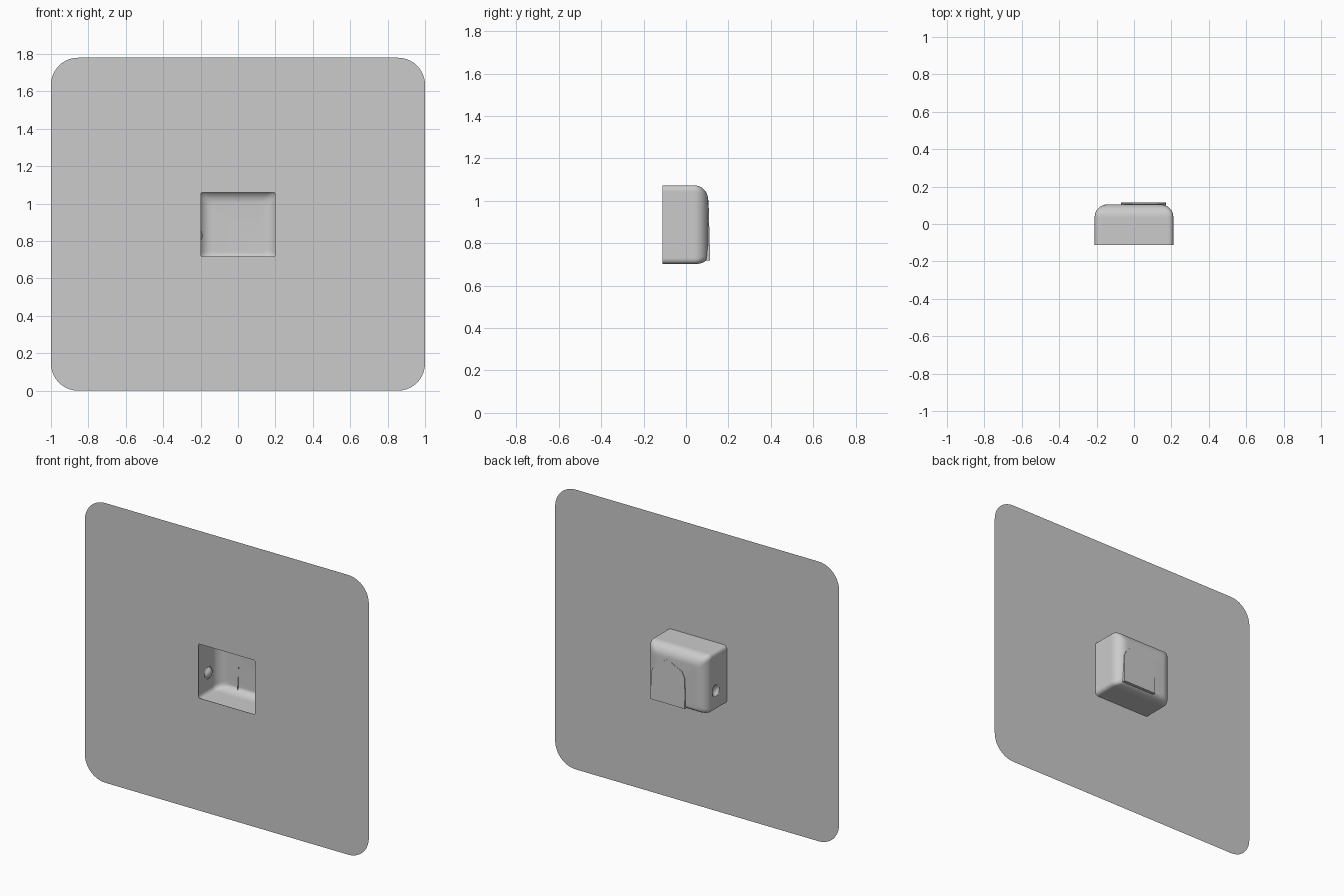
import bpy, bmesh
from math import sin, cos, pi, sqrt, hypot

if "Cube" in bpy.data.objects:
    bpy.data.objects.remove(bpy.data.objects["Cube"])

FRONT = -0.112


def rounded_rect(x0, x1, z0, z1, r, n_corner=6, n_side=1):
    """Counter-clockwise (x, z) outline with rounded corners."""
    pts = []
    corners = [(x1 - r, z0 + r, -pi / 2), (x1 - r, z1 - r, 0),
               (x0 + r, z1 - r, pi / 2), (x0 + r, z0 + r, pi)]
    for i, (cx, cz, a0) in enumerate(corners):
        for k in range(n_corner + 1):
            a = a0 + pi / 2 * k / n_corner
            pts.append((cx + r * cos(a), cz + r * sin(a)))
        nx, nz, na = corners[(i + 1) % 4]
        na = a0 + pi / 2
        ex, ez = nx + r * cos(na), nz + r * sin(na)
        sx, sz = pts[-1]
        for k in range(1, n_side):
            t = k / n_side
            pts.append((sx + (ex - sx) * t, sz + (ez - sz) * t))
    return pts


def add_loop(bm, pts):
    vs = [bm.verts.new(p) for p in pts]
    return vs, [bm.edges.new((vs[i - 1], vs[i])) for i in range(len(vs))]


def finish(bm, name, smooth=False):
    bm.normal_update()
    me = bpy.data.meshes.new(name)
    bm.to_mesh(me)
    bm.free()
    ob = bpy.data.objects.new(name, me)
    bpy.context.collection.objects.link(ob)
    if smooth:
        bpy.ops.object.select_all(action='DESELECT')
        ob.select_set(True)
        bpy.context.view_layer.objects.active = ob
        bpy.ops.object.shade_smooth_by_angle()
    return ob


# thin wall plate with a window
bm = bmesh.new()
edges = []
for outline in (rounded_rect(-1, 1, 0, 1.78, 0.145, 10),
                rounded_rect(-0.198, 0.198, 0.716, 1.06, 0.008, 3)):
    edges += add_loop(bm, [(x, FRONT, z) for x, z in outline])[1]
bmesh.ops.triangle_fill(bm, edges=edges, use_beauty=True, normal=(0, -1, 0))
finish(bm, "wall_plate")


# recessed box behind the window, with a round dimple in its left wall
def dimple(x, y, z):
    r = hypot(y, z - 0.83) / 0.033
    if x < -0.2 and r < 1:
        x += 0.02 * sqrt(1 - r * r)
    return x, y, z


bm = bmesh.new()
profile = [(0, FRONT + 0.152 * i / 22) for i in range(22)]
profile += [(0.07 * (1 - cos(a)), 0.04 + 0.065 * sin(a))
            for a in (pi / 2 * i / 10 for i in range(11))]
rings = []
for inset, y in profile:
    ring = rounded_rect(-0.21 + inset, 0.21 - inset, 0.702 + 0.5 * inset,
                        1.073 - inset, 0.025, 5, 44)
    rings.append([bm.verts.new(dimple(x, y, z)) for x, z in ring])
for a, b in zip(rings, rings[1:]):
    for i in range(len(a)):
        bm.faces.new((a[i - 1], a[i], b[i], b[i - 1]))
bm.faces.new(rings[-1])
bmesh.ops.recalc_face_normals(bm, faces=bm.faces[:])
finish(bm, "recess_box", True)

# slightly raised arched panel, leaning into the back of the box
arch = [(-0.07, 0.718), (0.17, 0.718), (0.17, 0.80), (0.165, 0.90),
        (0.15, 0.935), (0.12, 0.965), (0.09, 0.975), (0.05, 1.0),
        (0.02, 0.98), (-0.01, 0.962), (-0.045, 0.95), (-0.065, 0.91), (-0.07, 0.82)]
bm = bmesh.new()
back = [bm.verts.new((x, 0.114 - 0.027 * (z - 0.718), z)) for x, z in arch]
base = [bm.verts.new((x, 0.095 if z < 0.75 else 0.104, z)) for x, z in arch]
bm.faces.new(back)
for i in range(len(arch)):
    bm.faces.new((back[i - 1], back[i], base[i], base[i - 1]))
bmesh.ops.recalc_face_normals(bm, faces=bm.faces[:])
finish(bm, "back_panel")
